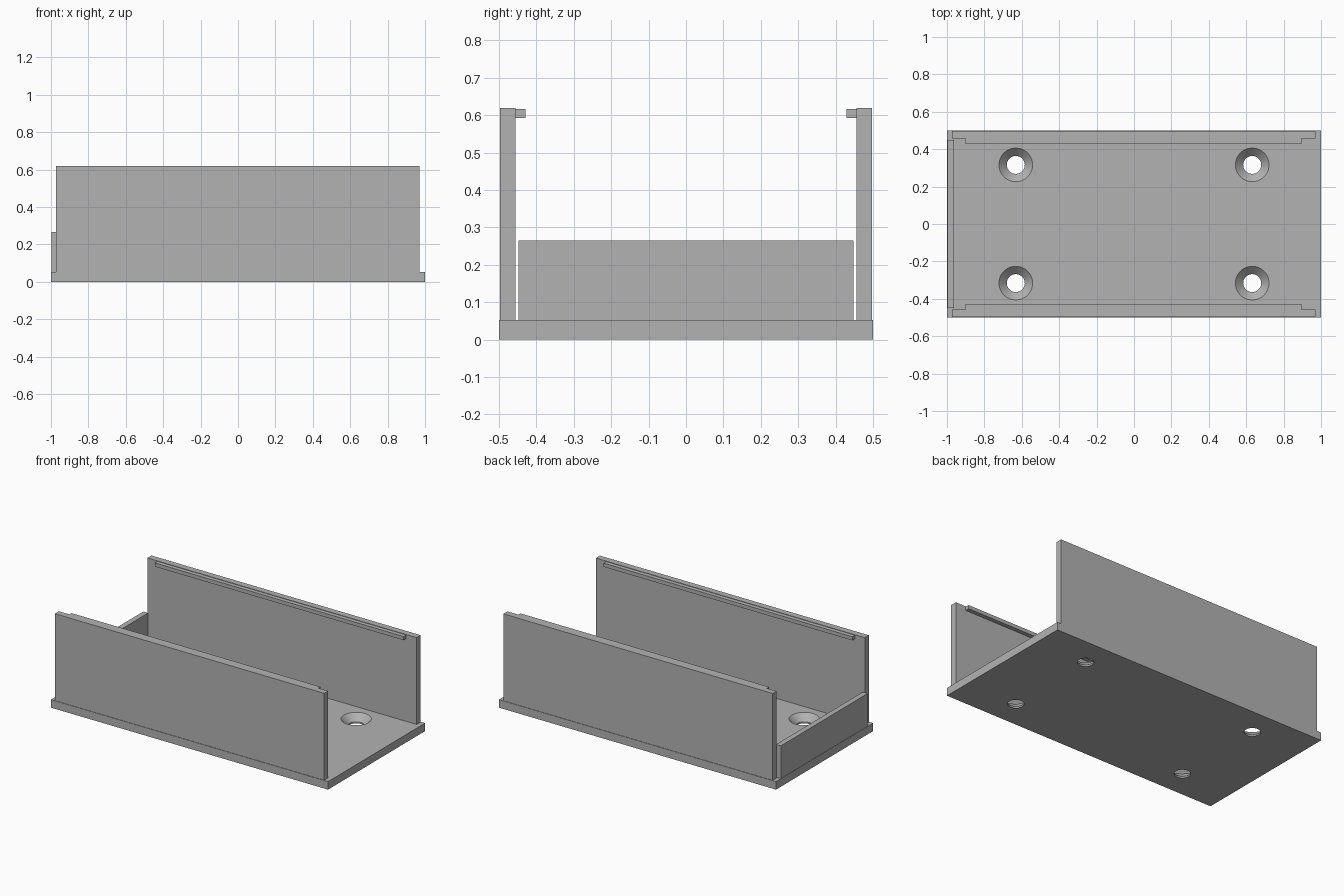
import bpy, bmesh, math

if "Cube" in bpy.data.objects:
    bpy.data.objects.remove(bpy.data.objects["Cube"], do_unlink=True)

# Single grey material
GREY = (0.45, 0.45, 0.45, 1)
grey = bpy.data.materials.new("plain grey")
grey.use_nodes = True
grey.diffuse_color = GREY
grey.node_tree.nodes["Principled BSDF"].inputs["Base Color"].default_value = GREY


def add_object(name, bm):
    bmesh.ops.recalc_face_normals(bm, faces=bm.faces)
    mesh = bpy.data.meshes.new(name)
    bm.to_mesh(mesh)
    bm.free()
    mesh.materials.append(grey)
    obj = bpy.data.objects.new(name, mesh)
    bpy.context.collection.objects.link(obj)
    return obj


def box(name, xs, ys, zs):
    bm = bmesh.new()
    bmesh.ops.create_cube(bm, size=1)
    for v in bm.verts:
        v.co = [min(r) if c < 0 else max(r) for c, r in zip(v.co, (xs, ys, zs))]
    return add_object(name, bm)


def add_lathe(bm, cx, cy, profile, sides=48):
    """Closed solid of revolution from (radius, height) pairs."""
    rings = []
    for r, z in profile:
        angles = [math.tau * i / sides for i in range(sides)]
        rings.append([bm.verts.new((cx + r * math.cos(a), cy + r * math.sin(a), z))
                      for a in angles])
    for low, high in zip(rings, rings[1:]):
        for i in range(sides):
            j = (i + 1) % sides
            bm.faces.new((low[i], low[j], high[j], high[i]))
    bm.faces.new(rings[0][::-1])
    bm.faces.new(rings[-1])


BASE_TOP, WALL_TOP = 0.052, 0.619

# Base plate with four countersunk screw holes
base = box("base_plate", (-1, 1), (-0.5, 0.5), (0, BASE_TOP))
bm = bmesh.new()
for x in (-0.632, 0.632):
    for y in (-0.316, 0.316):
        add_lathe(bm, x, y, [(0.048, -0.02), (0.048, 0.01), (0.11, 0.072)])
cutter = add_object("screw_hole_cutter", bm)
cutter.hide_render = True

cut = base.modifiers.new("screw holes", 'BOOLEAN')
cut.operation = 'DIFFERENCE'
cut.solver = 'EXACT'
cut.object = cutter
bpy.context.view_layer.objects.active = base
base.select_set(True)
bpy.ops.object.modifier_apply(modifier=cut.name)
bpy.data.objects.remove(cutter, do_unlink=True)
bpy.ops.object.shade_smooth_by_angle(angle=math.radians(30))

# Long side walls, each with a retaining lip along the inner top edge
for side, s in (("front", -1), ("back", 1)):
    box(side + "_wall", (-0.973, 0.97), (s * 0.456, s * 0.497), (BASE_TOP, WALL_TOP))
    box(side + "_lip", (-0.9, 0.895), (s * 0.429, s * 0.456), (0.592, 0.616))

# Low end stop on one short side
box("end_stop", (-0.998, -0.963), (-0.448, 0.448), (BASE_TOP, 0.265))
